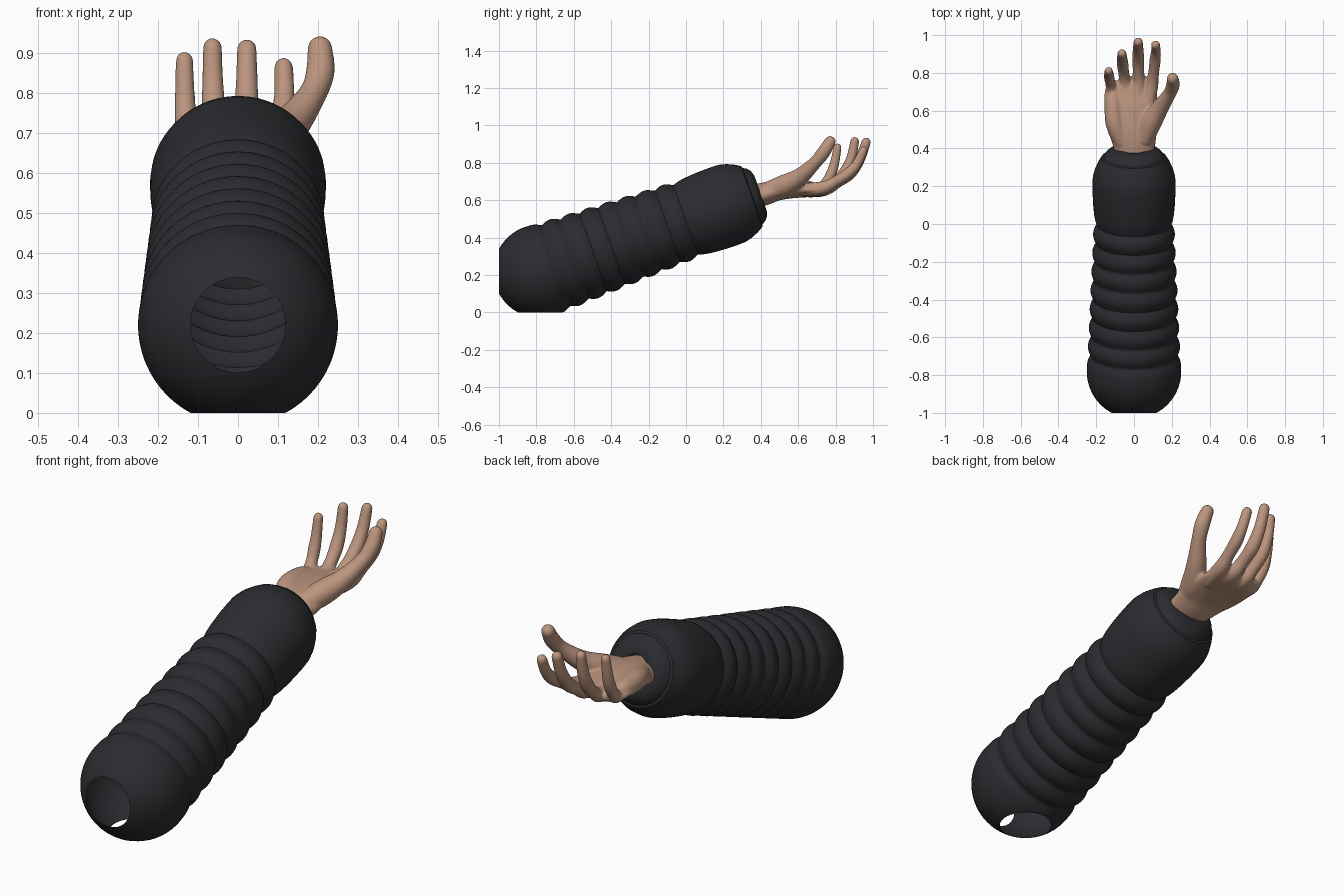
import bpy, bmesh, math
from mathutils import Vector

if "Cube" in bpy.data.objects:
    bpy.data.objects.remove(bpy.data.objects["Cube"])


def material(name, rgb):
    m = bpy.data.materials.new(name)
    m.diffuse_color = (*rgb, 1)
    m.use_nodes = True
    m.node_tree.nodes["Principled BSDF"].inputs["Base Color"].default_value = m.diffuse_color
    return m


def finish(bm, name, mat):
    bmesh.ops.recalc_face_normals(bm, faces=bm.faces)
    me = bpy.data.meshes.new(name)
    bm.to_mesh(me)
    bm.free()
    me.materials.append(mat)
    ob = bpy.data.objects.new(name, me)
    bpy.context.collection.objects.link(ob)
    bpy.context.view_layer.objects.active = ob
    ob.select_set(True)
    return ob


def loft(bm, rings, cap):
    """Skin a list of point rings into a tube."""
    vs = [[bm.verts.new(p) for p in r] for r in rings]
    n = len(vs[0])
    for a, b in zip(vs, vs[1:]):
        for i in range(n):
            j = (i + 1) % n
            bm.faces.new((a[i], a[j], b[j], b[i]))
    if cap:
        bm.faces.new(vs[0][::-1])
        bm.faces.new(vs[-1])


def ring(c, u, v, ru, rv, n):
    return [c + u * (ru * math.cos(2 * math.pi * i / n)) + v * (rv * math.sin(2 * math.pi * i / n))
            for i in range(n)]


def catmull(pts, steps):
    """Smooth interpolation of tuples (position plus radii)."""
    p = [pts[0]] + pts + [pts[-1]]
    out = []
    for k in range(1, len(p) - 2):
        for t in (i / steps for i in range(steps)):
            out.append([0.5 * (2 * b + (c - a) * t + (2 * a - 5 * b + 4 * c - d) * t * t
                               + (3 * b - a - 3 * c + d) * t ** 3)
                        for a, b, c, d in zip(*p[k - 1:k + 3])])
    return out + [list(pts[-1])]


X = Vector((1, 0, 0))
cloth = material("dark_cloth", (0.024, 0.025, 0.029))
skin = material("skin", (0.50, 0.30, 0.21))

# Sleeve: round elbow end, puffed ridges, smooth cuff with domed end
start, end = Vector((0, -0.78, 0.22)), Vector((0, 0.21, 0.57))
axis = (end - start).normalized()
up = X.cross(axis)
length = (end - start).length
profile = [(-0.25 * math.cos(a), 0.25 * math.sin(a))
           for a in (math.pi / 2 * (i + 0.2) / 24 for i in range(24))]
steps = 96
for i in range(steps + 1):
    s = 0.825 * i / steps
    r = 0.25 - 0.036 * s / 0.825
    if s > 0.0375:
        r -= 0.018 * (1 - abs(math.sin(math.pi * (s - 0.09) / 0.105)))
    profile.append((s, r))
profile += [(0.85, 0.205), (0.88, 0.211), (0.93, 0.216), (0.99, 0.219)]
profile += [(length + a, b) for a, b in
            [(0, 0.22), (0.04, 0.218), (0.08, 0.208), (0.12, 0.19), (0.15, 0.172),
             (0.154, 0.16), (0.175, 0.148), (0.19, 0.13), (0.20, 0.10), (0.20, 0.07)]]
bm = bmesh.new()
loft(bm, [ring(start + axis * s, X, up, r, r, 96) for s, r in profile], False)
# Two openings at the elbow end
for co, no in (((0, -1, 0), (0, -1, 0)), ((0, 0, 0), (0, 0, -1))):
    bmesh.ops.bisect_plane(bm, geom=bm.verts[:] + bm.edges[:] + bm.faces[:],
                           plane_co=co, plane_no=no, clear_outer=True)
finish(bm, "sleeve", cloth)
bpy.ops.object.shade_smooth_by_angle(angle=math.radians(40))
bpy.ops.object.select_all(action='DESELECT')

# Hand: palm and digits overlapped, then fused by remesh
bm = bmesh.new()
# Palm sections: x, y, z, half width, half thickness
palm = [(0, 0.33, 0.615, 0.10, 0.06), (0, 0.42, 0.633, 0.113, 0.062),
        (-0.01, 0.50, 0.652, 0.132, 0.052), (-0.015, 0.60, 0.658, 0.142, 0.045),
        (-0.018, 0.70, 0.655, 0.138, 0.037), (-0.015, 0.745, 0.66, 0.12, 0.026),
        (-0.015, 0.76, 0.662, 0.09, 0.012)]
loft(bm, [ring(Vector(p[:3]), X, Vector((0, -0.15, 1)).normalized(), p[3], p[4], 32)
          for p in catmull(palm, 5)], True)


def digit(pts):
    path = catmull(pts, 6)
    cs = [Vector(p[:3]) for p in path]
    rings = []
    for i, p in enumerate(path):
        t = (cs[min(i + 1, len(cs) - 1)] - cs[max(i - 1, 0)]).normalized()
        u = (X - t * X.dot(t)).normalized()
        v = t.cross(u)
        rings.append(ring(cs[i], u, v, p[3], p[3], 20))
    r = path[-1][3]
    for a in (0.3, 0.6, 0.9, 1.2, 1.45):
        q = r * math.cos(a)
        rings.append(ring(cs[-1] + t * r * math.sin(a), u, v, q, q, 20))
    loft(bm, rings, True)


# Thumb and its fleshy base
digit([(0.05, 0.44, 0.65, 0.05), (0.085, 0.53, 0.68, 0.058), (0.135, 0.61, 0.725, 0.047),
       (0.188, 0.69, 0.80, 0.035), (0.206, 0.735, 0.855, 0.036), (0.205, 0.77, 0.912, 0.031)])
# Heel of the palm on the little finger side
digit([(-0.06, 0.43, 0.645, 0.045), (-0.10, 0.53, 0.665, 0.05), (-0.11, 0.63, 0.665, 0.045),
       (-0.11, 0.68, 0.66, 0.036)])
# Fingers: root, knuckle, two joints, tip
digit([(0.07, 0.62, 0.655, 0.036), (0.092, 0.73, 0.665, 0.036), (0.104, 0.80, 0.70, 0.029),
       (0.112, 0.87, 0.745, 0.030), (0.116, 0.915, 0.795, 0.026), (0.114, 0.948, 0.865, 0.024)])
digit([(0.015, 0.62, 0.655, 0.036), (0.025, 0.74, 0.66, 0.037), (0.023, 0.81, 0.695, 0.030),
       (0.022, 0.88, 0.745, 0.032), (0.022, 0.93, 0.82, 0.028), (0.022, 0.963, 0.91, 0.025)])
digit([(-0.035, 0.62, 0.65, 0.035), (-0.045, 0.73, 0.655, 0.036), (-0.053, 0.79, 0.69, 0.029),
       (-0.06, 0.845, 0.745, 0.031), (-0.063, 0.882, 0.82, 0.027), (-0.064, 0.902, 0.914, 0.024)])
digit([(-0.09, 0.60, 0.65, 0.034), (-0.112, 0.70, 0.655, 0.034), (-0.125, 0.745, 0.69, 0.027),
       (-0.131, 0.775, 0.74, 0.028), (-0.133, 0.795, 0.80, 0.025), (-0.134, 0.81, 0.882, 0.022)])
hand = finish(bm, "hand", skin)
m = hand.modifiers.new("fuse", 'REMESH')
m.mode = 'VOXEL'
m.voxel_size = 0.006
m.use_smooth_shade = True
m = hand.modifiers.new("soften", 'SMOOTH')
m.factor = 0.5
m.iterations = 8
